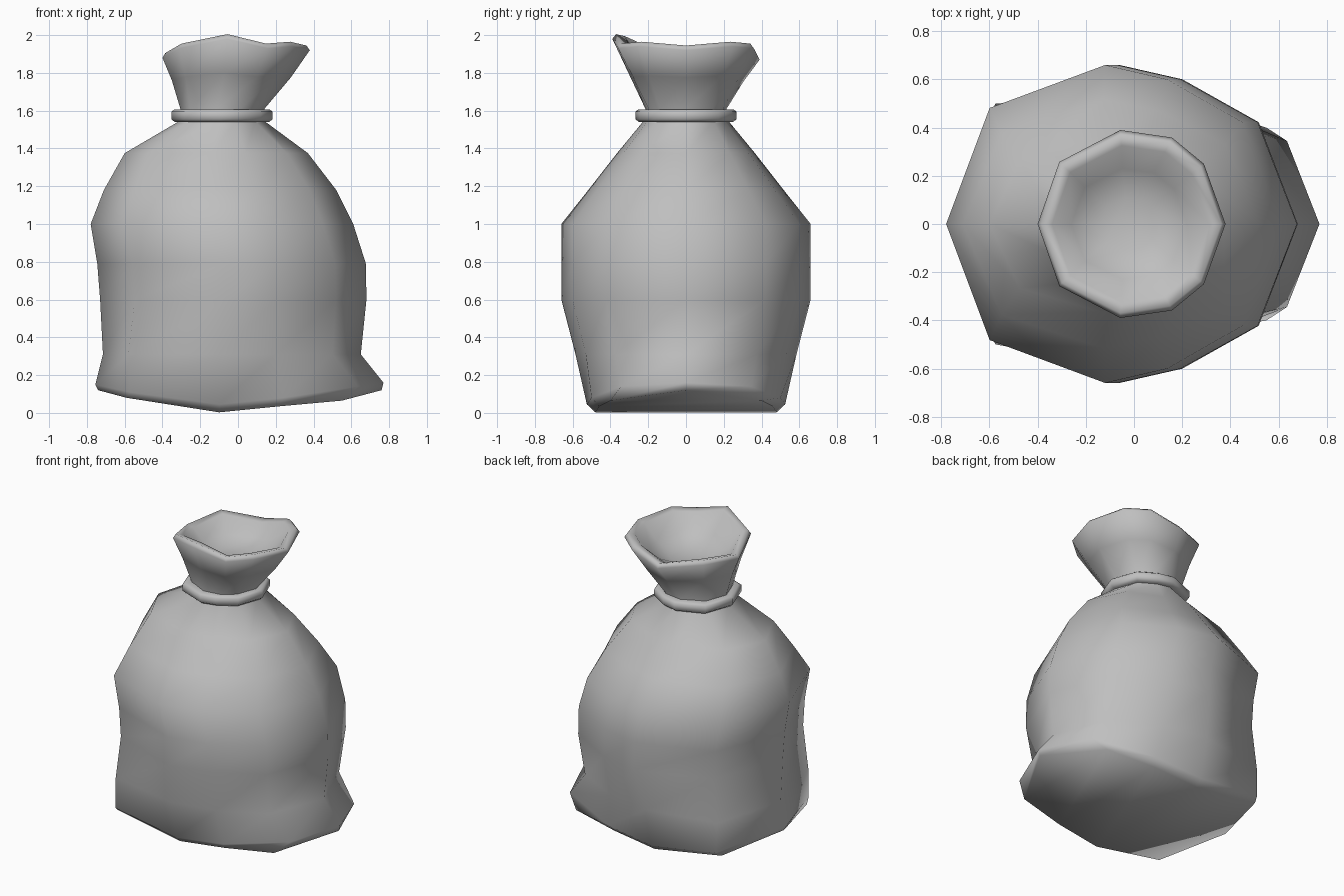
import bpy, bmesh, math

cube = bpy.data.objects.get("Cube")
if cube:
    bpy.data.objects.remove(cube, do_unlink=True)

# One plain cloth colour
cloth = bpy.data.materials.new("grey cloth")
cloth.use_nodes = True
GREY = (0.52, 0.52, 0.52, 1)
cloth.diffuse_color = GREY
cloth.node_tree.nodes["Principled BSDF"].inputs["Base Color"].default_value = GREY

# Half cross-sections from left end to right end, in units of half width and depth
BODY = [(-1, 0), (-0.74, 0.73), (-0.05, 1), (0.32, 0.91), (0.77, 0.64), (1, 0)]
MOUTH = [(-1, 0), (-0.77, 0.66), (-0.12, 1), (0.43, 0.92), (0.77, 0.64), (1, 0)]


def mirrored(half):
    """Full ring from the points of its back half; the ends are shared."""
    front = [(x, -y, z) for x, y, z in half]
    return front + half[-2:0:-1]


def ring(z, left, right, depth, side=BODY, lift=None, amount=1):
    """Section stretched between left and right; lift raises single corners."""
    mid, half = (left + right) / 2, (right - left) / 2
    points = mirrored([(mid + half * u, depth * v, z) for u, v in side])
    if lift:
        points = [(x, y, h + d * amount) for (x, y, h), d in zip(points, lift)]
    return points


def loft(name, rings, cap=False, closed=False):
    bm = bmesh.new()
    rows = [[bm.verts.new(p) for p in r] for r in rings]
    count = len(rows[0])
    pairs = list(zip(rows, rows[1:]))
    if closed:
        pairs.append((rows[-1], rows[0]))
    for a, b in pairs:
        for i in range(count):
            j = (i + 1) % count
            bm.faces.new((a[i], a[j], b[j], b[i]))
    if cap:
        # Strips running front to back across each end
        for row in (rows[0], rows[-1]):
            for i in range(count // 2):
                strip = (row[i], row[i + 1], row[count - i - 1], row[-i])
                bm.faces.new(list(dict.fromkeys(strip)))
    bmesh.ops.recalc_face_normals(bm, faces=bm.faces)
    mesh = bpy.data.meshes.new(name)
    bm.to_mesh(mesh)
    bm.free()
    mesh.materials.append(cloth)
    obj = bpy.data.objects.new(name, mesh)
    bpy.context.collection.objects.link(obj)
    bpy.ops.object.select_all(action='DESELECT')
    obj.select_set(True)
    bpy.context.view_layer.objects.active = obj
    bpy.ops.object.shade_smooth_by_angle(angle=math.radians(85))
    return obj


# Sagging base and flared hem
base = mirrored([(-0.74, 0, 0.12), (-0.59, 0.46, 0.08), (-0.1, 0.48, 0.003),
                 (0.22, 0.46, 0.035), (0.55, 0.4, 0.065), (0.76, 0, 0.12)])
hem = mirrored([(-0.755, 0, 0.15), (-0.575, 0.5, 0.11), (-0.1, 0.525, 0.045),
                (0.24, 0.5, 0.08), (0.635, 0.345, 0.14), (0.77, 0, 0.16)])
above_hem = mirrored([(-0.715, 0, 0.31), (-0.58, 0.49, 0.31), (-0.1, 0.585, 0.31),
                      (0.2, 0.53, 0.31), (0.5, 0.375, 0.31), (0.65, 0, 0.31)])

# Wavy mouth
wave = [0, 0.05, 0.1, 0.05, 0.06, 0.04, 0.06, 0.05, -0.01, 0.03]

# Sack: base, hem, belly, shoulders, neck, flared mouth, then the shallow inside
loft("sack", [
    base, hem, above_hem,
    ring(0.6, -0.73, 0.68, 0.66),
    ring(0.79, -0.745, 0.677, 0.66),
    ring(1.0, -0.78, 0.61, 0.66),
    ring(1.18, -0.71, 0.52, 0.517),
    ring(1.375, -0.6, 0.37, 0.365),
    ring(1.545, -0.31, 0.14, 0.225),
    ring(1.61, -0.305, 0.14, 0.215, MOUTH),
    ring(1.76, -0.35, 0.28, 0.305, MOUTH, wave, 0.4),
    ring(1.88, -0.4, 0.38, 0.39, MOUTH, wave),
    ring(1.905, -0.385, 0.362, 0.37, MOUTH, wave),
    ring(1.895, -0.34, 0.315, 0.325, MOUTH, wave),
    ring(1.82, -0.26, 0.22, 0.23, MOUTH, wave, 0.4),
    ring(1.79, -0.14, 0.1, 0.11, MOUTH),
], cap=True)

# Tie wrapped round the neck
loft("neck_tie", [ring(z, -0.085 - r, -0.085 + r, r) for z, r in
                  [(1.54, 0.21), (1.54, 0.25), (1.555, 0.268), (1.595, 0.268),
                   (1.607, 0.25), (1.607, 0.21)]], closed=True)
